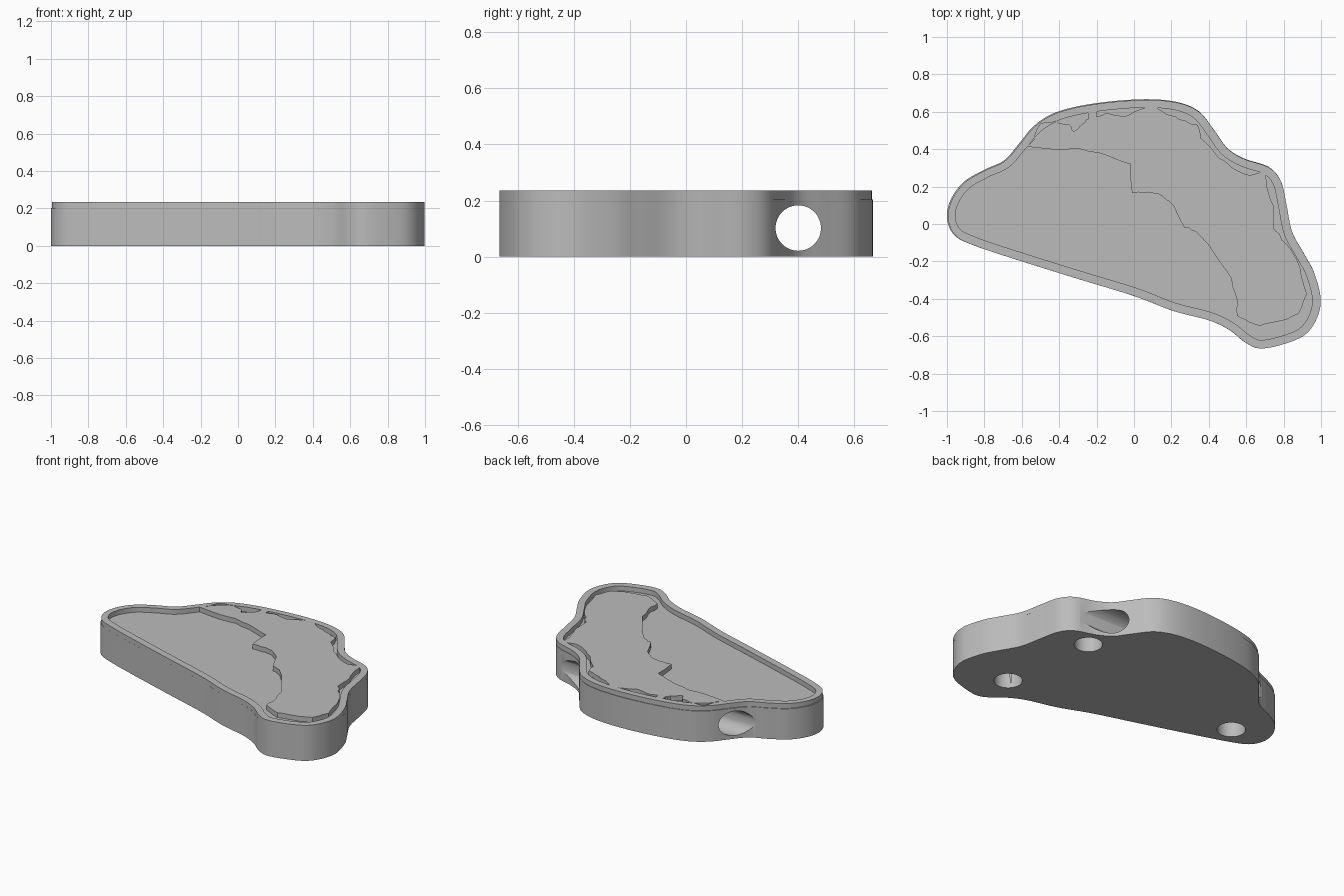
import bpy, bmesh, math, random
from mathutils import Vector

if "Cube" in bpy.data.objects:
    bpy.data.objects.remove(bpy.data.objects["Cube"])

random.seed(4)
FLOOR, TOP, LIP = 0.203, 0.235, 0.045

grey = bpy.data.materials.new("plain grey")
grey.diffuse_color = (0.5, 0.5, 0.5, 1)
grey.use_nodes = True
grey.node_tree.nodes["Principled BSDF"].inputs["Base Color"].default_value = grey.diffuse_color

# Outer outline, clockwise from the left tip
OUTLINE = [(-1, .03), (-.98, .13), (-.91, .225), (-.8, .29), (-.695, .34), (-.615, .43),
           (-.54, .52), (-.445, .585), (-.32, .625), (-.13, .655), (.08, .667), (.24, .65),
           (.35, .6), (.43, .5), (.5, .405), (.59, .35), (.72, .305), (.785, .23),
           (.815, .105), (.845, -.04), (.91, -.16), (.963, -.26), (.998, -.4), (.975, -.51),
           (.91, -.595), (.79, -.645), (.67, -.665), (.59, -.63), (.51, -.567), (.4, -.515),
           (.21, -.465), (0, -.385), (-.295, -.295), (-.615, -.195), (-.855, -.115), (-.96, -.06)]

# Coastlines that separate the raised land from the recessed floor
MAIN_COAST = [(-.45, .4), (-.3, .405), (-.13, .36), (-.02, .32), (-.01, .165), (.08, .17),
              (.15, .15), (.21, .1), (.27, -.02), (.33, -.04), (.43, -.16), (.52, -.29),
              (.555, -.43), (.55, -.49), (.59, -.51), (.67, -.545), (.775, -.52), (.88, -.48),
              (.925, -.375), (.89, -.24), (.82, -.11), (.75, -.03), (.745, .1), (.71, .2)]
# Each pocket: start and end on the lip, then the coast leading back
POCKETS = [((.70, .25), (-.56, .41), MAIN_COAST),
           ((-.56, .42), (-.24, .6), [(-.245, .56), (-.27, .54), (-.32, .495), (-.35, .535),
                                      (-.42, .55), (-.5, .535), (-.535, .45)]),
           ((-.2, .605), (.06, .625), [(0, .6), (-.05, .575), (-.13, .59), (-.2, .575)]),
           ((.13, .625), (.67, .27), [(.62, .26), (.52, .305), (.43, .385), (.355, .46),
                                      (.34, .53), (.24, .56), (.17, .59)])]


def smooth_loop(points, steps=8):
    """Closed Catmull-Rom curve through the points."""
    p = [Vector(q) for q in points]
    n, out = len(p), []
    for i in range(n):
        a, b, c, d = p[i - 1], p[i], p[(i + 1) % n], p[(i + 2) % n]
        for k in range(steps):
            t = k / steps
            out.append(0.5 * (2 * b + (c - a) * t + (2 * a - 5 * b + 4 * c - d) * t * t
                              + (3 * b - a - 3 * c + d) * t ** 3))
    return out


def inset(loop, amount):
    out = []
    for i, p in enumerate(loop):
        t = (loop[(i + 1) % len(loop)] - loop[i - 1]).normalized()
        out.append(p + Vector((t.y, -t.x)) * amount)
    return out


def lip_arc(loop, start, end):
    def near(q):
        return min(range(len(loop)), key=lambda i: (loop[i] - Vector(q)).length)
    i, j = near(start), near(end)
    if j < i:
        j += len(loop)
    return [loop[k % len(loop)] for k in range(i, j + 1)]


def ragged(points):
    """Add small irregular midpoints along a coast."""
    out = []
    for a, b in zip(points, points[1:]):
        a, b = Vector(a), Vector(b)
        out.append(a)
        for t in (1 / 3, 2 / 3):
            out.append(a.lerp(b, t) + Vector((random.uniform(-1, 1), random.uniform(-1, 1))) * .006)
    return out + [Vector(points[-1])]


def select(ob):
    bpy.ops.object.select_all(action='DESELECT')
    ob.select_set(True)
    bpy.context.view_layer.objects.active = ob


def slab(name, loops, z0, z1):
    """Filled flat shape (later loops are holes) between two heights."""
    cu = bpy.data.curves.new(name, 'CURVE')
    cu.dimensions = '2D'
    cu.fill_mode = 'BOTH'
    cu.extrude = (z1 - z0) / 2
    for loop in loops:
        s = cu.splines.new('POLY')
        s.points.add(len(loop) - 1)
        for pt, q in zip(s.points, loop):
            pt.co = (q.x, q.y, 0, 1)
        s.use_cyclic_u = True
    ob = bpy.data.objects.new(name, cu)
    bpy.context.collection.objects.link(ob)
    select(ob)
    bpy.ops.object.convert(target='MESH')
    ob = bpy.context.object
    bm = bmesh.new()
    bm.from_mesh(ob.data)
    bmesh.ops.remove_doubles(bm, verts=bm.verts, dist=1e-5)
    bmesh.ops.translate(bm, verts=bm.verts, vec=(0, 0, (z0 + z1) / 2))
    bmesh.ops.recalc_face_normals(bm, faces=bm.faces)
    bm.to_mesh(ob.data)
    bm.free()
    ob.data.materials.clear()
    ob.data.materials.append(grey)
    return ob


def drill(target, loc, radius, depth, rot=(0, 0, 0)):
    bpy.ops.mesh.primitive_cylinder_add(vertices=48, radius=radius, depth=depth,
                                        location=loc, rotation=rot)
    cutter = bpy.context.object
    cutter.hide_render = True
    cutter.data.materials.append(grey)
    mod = target.modifiers.new("hole", 'BOOLEAN')
    mod.operation, mod.solver, mod.object = 'DIFFERENCE', 'EXACT', cutter
    select(target)
    bpy.ops.object.modifier_apply(modifier=mod.name)
    bpy.data.objects.remove(cutter)


outer = smooth_loop(OUTLINE)

# Solid base with a cross channel and three blind holes underneath
base = slab("base", [outer], 0, FLOOR)
drill(base, (0, .4, .102), .081, 3, (0, math.pi / 2, 0))
for x, y in ((.64, -.41), (.55, .23), (-.76, 0)):
    drill(base, (x, y, 0), .085, .28)

# Lip and raised land, with the recessed pockets left open
pivot = Vector((1, -.665))
lip = [pivot + (p - pivot) * .997 for p in outer]
inner = inset(outer, LIP)
pockets = []
for start, end, coast in POCKETS:
    pockets.append(lip_arc(inner, start, end) + ragged(coast))
land = slab("lip_and_land", [lip] + pockets, FLOOR, TOP)

for ob in (base, land):
    select(ob)
    bpy.ops.object.shade_smooth_by_angle(angle=math.radians(30))
